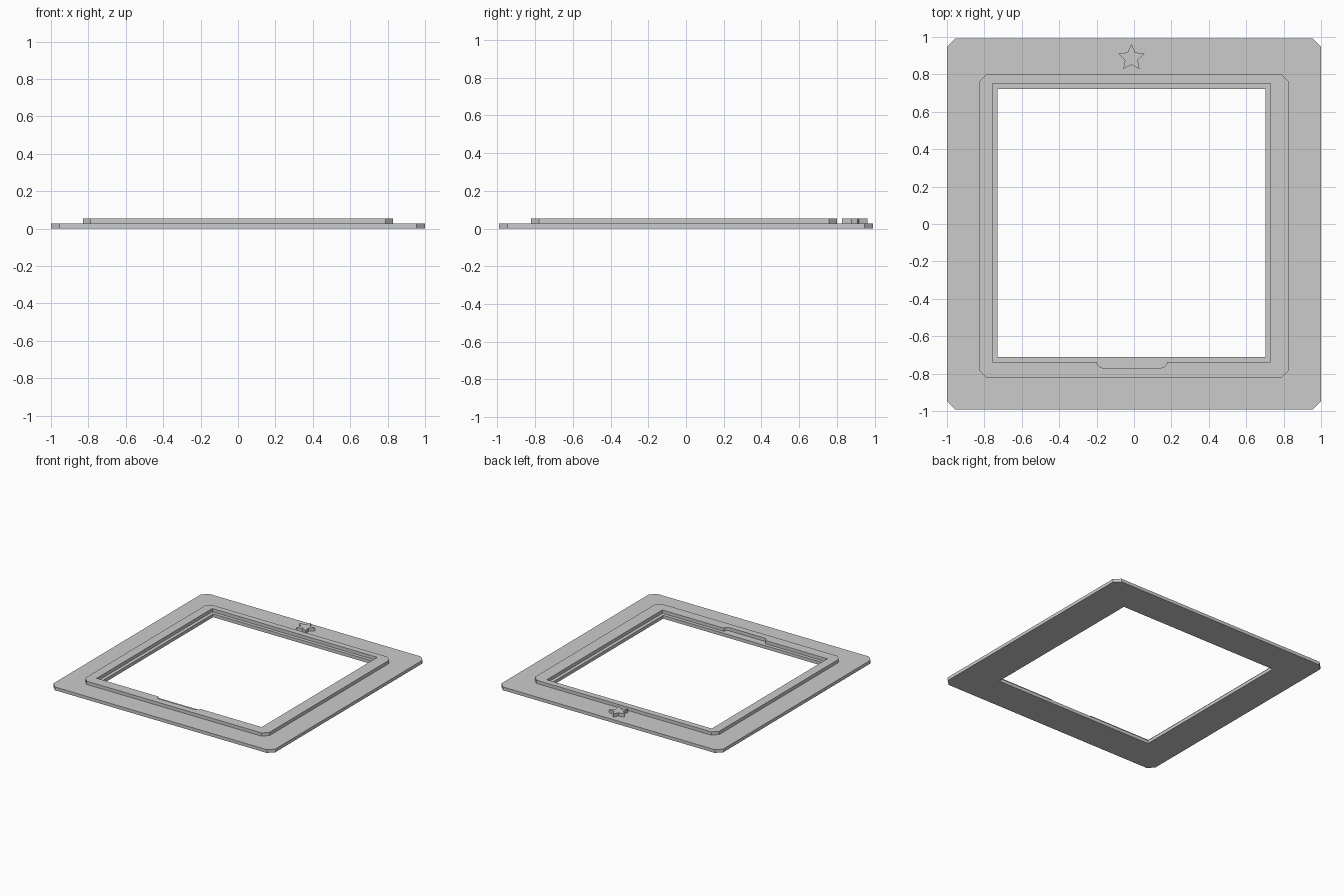
import bpy
import bmesh
from math import sin, cos, pi, radians
from mathutils import Vector

cube = bpy.data.objects.get("Cube")
if cube:
    bpy.data.objects.remove(cube, do_unlink=True)

LAYER = 0.0265  # thickness of each stacked layer

grey = bpy.data.materials.new("plain grey")
grey.use_nodes = True
colour = (0.6, 0.6, 0.6, 1)
grey.diffuse_color = colour
grey.node_tree.nodes["Principled BSDF"].inputs["Base Color"].default_value = colour


def rectangle(x0, x1, y0, y1):
    return [(x0, y0), (x1, y0), (x1, y1), (x0, y1)]


def chamfered(x0, x1, y0, y1, c):
    return [(x0 + c, y0), (x1 - c, y0), (x1, y0 + c), (x1, y1 - c),
            (x1 - c, y1), (x0 + c, y1), (x0, y1 - c), (x0, y0 + c)]


def plate(name, outlines, z):
    """Fill the outlines (outer first, then holes) and extrude one layer up."""
    bm = bmesh.new()
    for outline in outlines:
        verts = [bm.verts.new((x, y, z)) for x, y in outline]
        for a, b in zip(verts, verts[1:] + verts[:1]):
            bm.edges.new((a, b))
    bmesh.ops.triangle_fill(bm, use_beauty=True, edges=bm.edges[:])
    extruded = bmesh.ops.extrude_face_region(bm, geom=bm.faces[:], use_keep_orig=True)
    top = [v for v in extruded["geom"] if isinstance(v, bmesh.types.BMVert)]
    bmesh.ops.translate(bm, verts=top, vec=Vector((0, 0, LAYER)))
    bmesh.ops.recalc_face_normals(bm, faces=bm.faces[:])
    mesh = bpy.data.meshes.new(name)
    bm.to_mesh(mesh)
    bm.free()
    mesh.materials.append(grey)
    obj = bpy.data.objects.new(name, mesh)
    bpy.context.collection.objects.link(obj)
    return obj


# Wide base frame
plate("base_frame", [chamfered(-1, 1, -0.993, 0.993, 0.045),
                     rectangle(-0.73, 0.703, -0.71, 0.722)], 0)

# Raised rim, its opening set back to leave a ledge and a round-cornered finger notch
left, right, front, back = -0.757, 0.73, -0.738, 0.75
n0, n1, r = -0.198, 0.176, 0.031
angles = [radians(a) for a in range(0, 91, 15)]
notch = [(n0 + r - r * cos(a), front - r * sin(a)) for a in angles]
notch += [(n1 - r + r * cos(a), front - r * sin(a)) for a in reversed(angles)]
opening = [(left, front)] + notch + [(right, front), (right, back), (left, back)]
plate("raised_rim", [chamfered(-0.83, 0.83, -0.822, 0.8, 0.042), opening], LAYER)

# Five-pointed star at the back
star = []
for i in range(10):
    radius = 0.036 if i % 2 else 0.074
    angle = pi / 2 + i * pi / 5
    star.append((-0.014 + radius * cos(angle), 0.888 + radius * sin(angle)))
plate("star", [star], LAYER)
